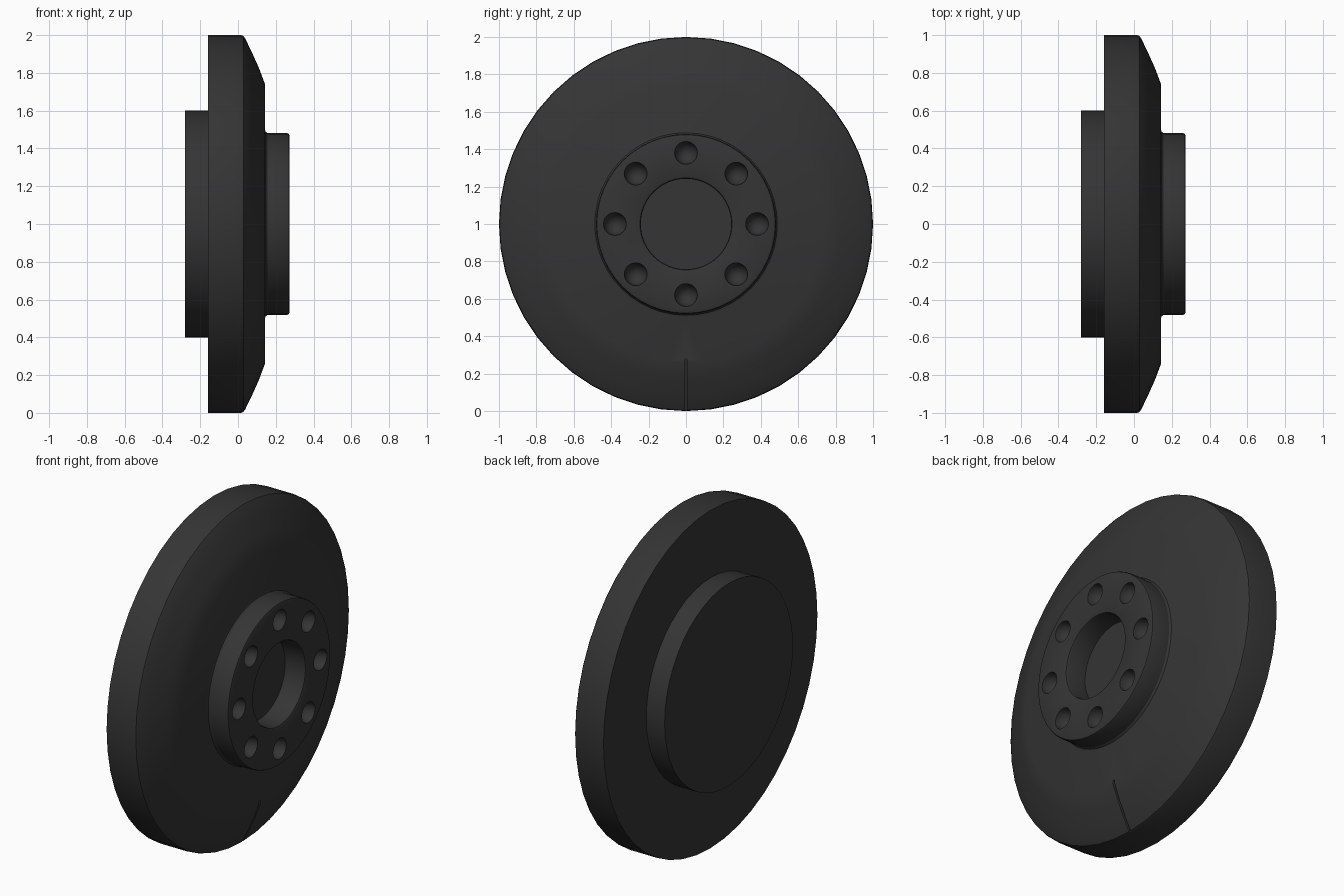
import bpy, bmesh
from math import pi, sin, cos, radians, atan2
from mathutils import Matrix, Vector

if "Cube" in bpy.data.objects:
    bpy.data.objects.remove(bpy.data.objects["Cube"])

SEGMENTS = 48

dark = bpy.data.materials.new("dark_rubber")
dark.diffuse_color = (0.035, 0.035, 0.035, 1)
dark.use_nodes = True
dark.node_tree.nodes["Principled BSDF"].inputs["Base Color"].default_value = dark.diffuse_color


def mesh_object(name, bm):
    bmesh.ops.recalc_face_normals(bm, faces=bm.faces)
    mesh = bpy.data.meshes.new(name)
    bm.to_mesh(mesh)
    bm.free()
    obj = bpy.data.objects.new(name, mesh)
    bpy.context.collection.objects.link(obj)
    return obj


def lathe_x(name, profile):
    """Revolve (x, radius) points around the x axis at z = 1."""
    bm = bmesh.new()
    rings = []
    for x, r in profile:
        n = 1 if r == 0 else SEGMENTS
        rings.append([bm.verts.new((x, r * sin(2 * pi * i / SEGMENTS),
                                    1 + r * cos(2 * pi * i / SEGMENTS))) for i in range(n)])
    for a, b in zip(rings, rings[1:]):
        for i in range(SEGMENTS):
            j = (i + 1) % SEGMENTS
            quad = [a[i % len(a)], a[j % len(a)], b[j % len(b)], b[i % len(b)]]
            bm.faces.new(list(dict.fromkeys(quad)))
    return mesh_object(name, bm)


# Wheel body: back boss, broad disc with sloped shoulder, front hub with blind bore
wheel = lathe_x("wheel_body", [
    (-0.28, 0), (-0.28, 0.60), (-0.16, 0.60), (-0.16, 1.0),
    (0.015, 1.0), (0.028, 0.996), (0.038, 0.982),
    (0.07, 0.917), (0.11, 0.828), (0.143, 0.74),
    (0.143, 0.50), (0.147, 0.488), (0.158, 0.481),
    (0.26, 0.481), (0.269, 0.477), (0.273, 0.467),
    (0.273, 0.254), (0.269, 0.246), (0.26, 0.242),
    (0.14, 0.242), (0.14, 0)])

# Ring of eight rounded sockets in the hub face
bm = bmesh.new()
for i in range(8):
    a = i * pi / 4
    place = (Matrix.Translation((0.273, 0.38 * sin(a), 1 + 0.38 * cos(a)))
             @ Matrix.Rotation(pi / 2, 4, 'Y') @ Matrix.Diagonal((1, 1, 1.2, 1)))
    bmesh.ops.create_uvsphere(bm, u_segments=24, v_segments=14, radius=0.061, matrix=place)
sockets = mesh_object("socket_cutter", bm)

# Thin groove down the sloped shoulder at the bottom
bm = bmesh.new()
p, q = Vector((0.148, 0, 0.275)), Vector((0.03, 0, -0.01))
d = q - p
place = Matrix.Translation((p + q) / 2) @ Matrix.Rotation(atan2(d.x, d.z), 4, 'Y')
bmesh.ops.create_cube(bm, size=1, matrix=place @ Matrix.Diagonal((0.03, 0.012, d.length, 1)))
groove = mesh_object("groove_cutter", bm)

# Apply the cuts, then shade
bpy.context.view_layer.objects.active = wheel
wheel.select_set(True)
for cutter in (sockets, groove):
    cutter.hide_render = True
    mod = wheel.modifiers.new("cut", 'BOOLEAN')
    mod.operation, mod.solver, mod.object = 'DIFFERENCE', 'EXACT', cutter
    bpy.ops.object.modifier_apply(modifier=mod.name)
    bpy.data.objects.remove(cutter)
wheel.data.materials.clear()
wheel.data.materials.append(dark)
bpy.ops.object.shade_smooth_by_angle(angle=radians(30))
